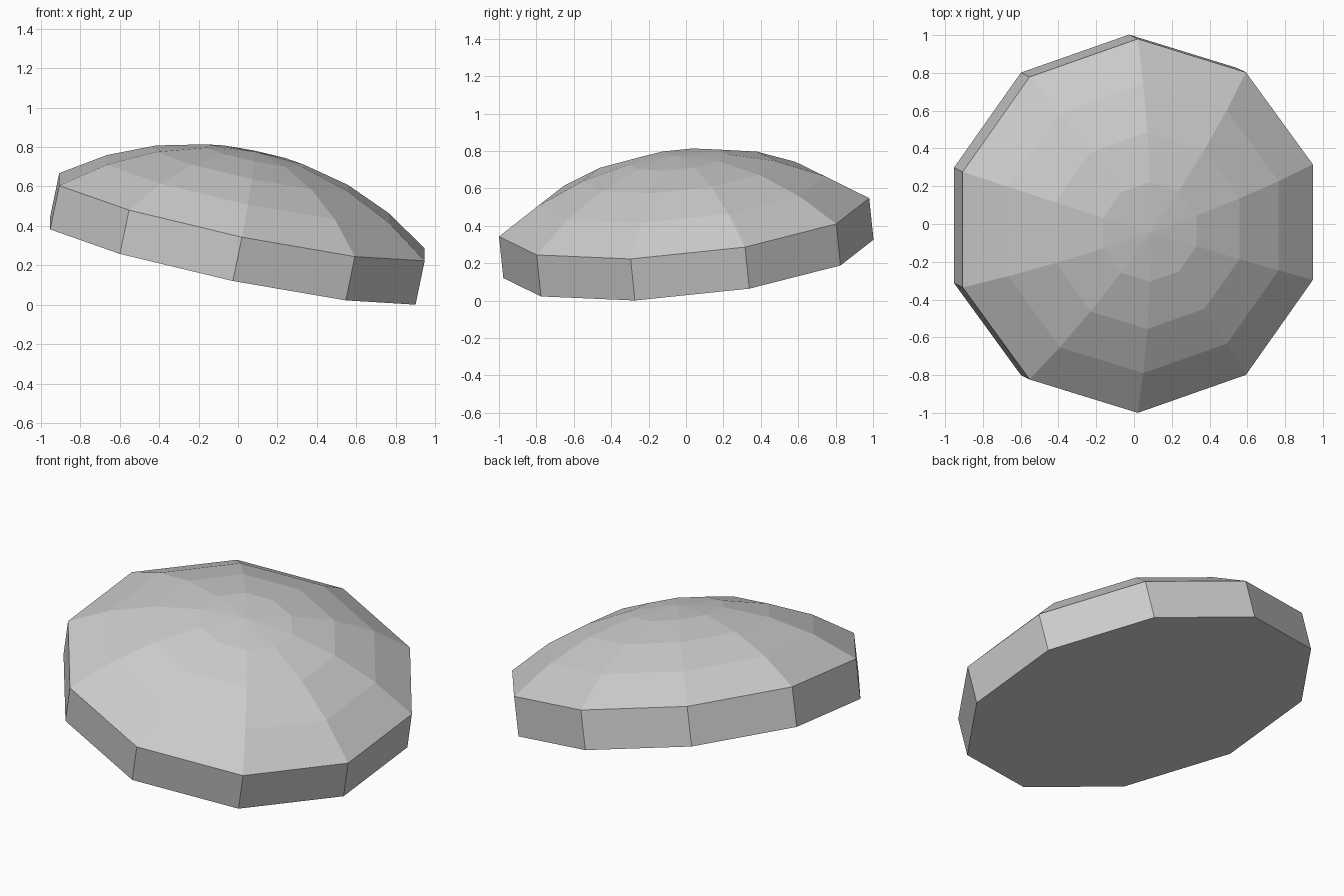
import bpy
import bmesh
from math import sin, cos, radians, tau
from mathutils import Matrix, Vector

if "Cube" in bpy.data.objects:
    bpy.data.objects.remove(bpy.data.objects["Cube"], do_unlink=True)

SIDES = 10
RIM = 0.995        # rim radius
SKIRT = 0.228      # height of the straight band
RISE = 1.05        # slight vertical stretch of the spherical cap
STEP, BANDS = 9, 4  # degrees per dome band, number of bands

# Tilted frame: front corner direction, side direction, axis, rim centre
axis = Vector((0.2026, -0.1008, 0.974)).normalized()
front = Vector((0, -axis.z, axis.y)).normalized()
side = axis.cross(front)
frame = Matrix((front, side, axis)).transposed().to_4x4()
frame.translation = Vector((0.02, -0.01, 0.445))

# Profile: base, rim, then the rings of the cap
edge = radians(STEP * BANDS)
sphere = RIM / sin(edge)
profile = [(RIM, -SKIRT), (RIM, 0)]
for i in range(BANDS - 1, 0, -1):
    a = radians(STEP * i)
    profile.append((sphere * sin(a), RISE * sphere * (cos(a) - cos(edge))))
apex_height = RISE * sphere * (1 - cos(edge))

bm = bmesh.new()
rings = [[bm.verts.new((r * cos(tau * k / SIDES), r * sin(tau * k / SIDES), h))
          for k in range(SIDES)] for r, h in profile]
apex = bm.verts.new((0, 0, apex_height))

# Skirt and dome bands
for low, high in zip(rings, rings[1:]):
    for k in range(SIDES):
        n = (k + 1) % SIDES
        bm.faces.new((low[k], low[n], high[n], high[k]))
# Crown fan and flat underside
for k in range(SIDES):
    bm.faces.new((rings[-1][k], rings[-1][(k + 1) % SIDES], apex))
bm.faces.new(rings[0][::-1])
bmesh.ops.transform(bm, matrix=frame, verts=bm.verts)
bmesh.ops.recalc_face_normals(bm, faces=bm.faces)

mesh = bpy.data.meshes.new("faceted_dome")
bm.to_mesh(mesh)
bm.free()
dome = bpy.data.objects.new("faceted_dome", mesh)
bpy.context.collection.objects.link(dome)

# Plain grey
grey = bpy.data.materials.new("light_grey")
grey.use_nodes = True
colour = (0.6, 0.6, 0.6, 1)
grey.diffuse_color = colour
grey.node_tree.nodes["Principled BSDF"].inputs["Base Color"].default_value = colour
mesh.materials.append(grey)
